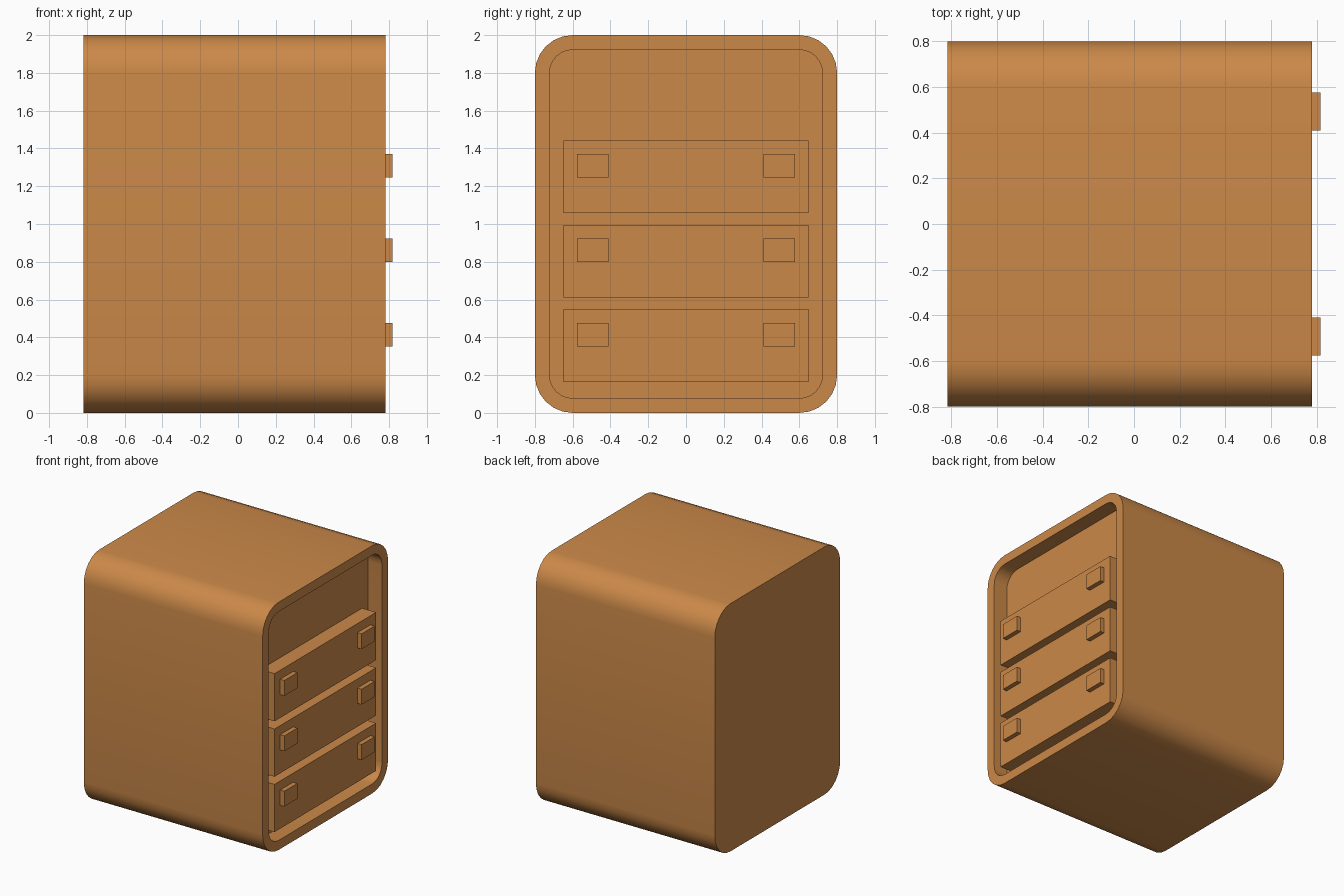
import bpy, bmesh, math

if "Cube" in bpy.data.objects:
    bpy.data.objects.remove(bpy.data.objects["Cube"])

BACK, FRONT, RECESS = -0.817, 0.78, 0.125

wood = bpy.data.materials.new("warm_wood")
wood.diffuse_color = (0.60, 0.25, 0.066, 1)
wood.use_nodes = True
wood.node_tree.nodes["Principled BSDF"].inputs["Base Color"].default_value = wood.diffuse_color


def finish(name, bm):
    bmesh.ops.recalc_face_normals(bm, faces=bm.faces)
    mesh = bpy.data.meshes.new(name)
    bm.to_mesh(mesh)
    bm.free()
    mesh.materials.append(wood)
    obj = bpy.data.objects.new(name, mesh)
    bpy.context.collection.objects.link(obj)
    return obj


def box(name, x, y, z):
    """Box from (min, max) ranges on each axis."""
    bm = bmesh.new()
    bmesh.ops.create_cube(bm, size=1)
    for v in bm.verts:
        v.co = [(a + b) / 2 + c * (b - a) for (a, b), c in zip((x, y, z), v.co)]
    return finish(name, bm)


# Cabinet shell: rounded rectangle drawn on the open side, run back along x
def rounded_profile(half_y, height, radius, steps=6):
    corners = [(1, 0, -90), (1, 1, 0), (-1, 1, 90), (-1, 0, 180)]
    for side, top, start in corners:
        cy = side * (half_y - radius)
        cz = height - radius if top else radius
        for i in range(steps + 1):
            a = math.radians(start + 90 * i / steps)
            yield cy + radius * math.cos(a), cz + radius * math.sin(a)


bm = bmesh.new()
back = bm.faces.new([bm.verts.new((BACK, y, z))
                     for y, z in rounded_profile(0.8, 2.0, 0.2)])
ext = bmesh.ops.extrude_face_region(bm, geom=[back], use_keep_orig=True)
for v in (g for g in ext["geom"] if isinstance(g, bmesh.types.BMVert)):
    v.co.x = FRONT
bmesh.ops.recalc_face_normals(bm, faces=bm.faces)

# Rim and shallow recess on the open side
front = max(bm.faces, key=lambda f: f.calc_center_median().x)
bmesh.ops.inset_individual(bm, faces=[front], thickness=0.077, use_even_offset=True)
ext = bmesh.ops.extrude_discrete_faces(bm, faces=[front])
for v in ext["faces"][0].verts:
    v.co.x = FRONT - RECESS
cabinet = finish("cabinet", bm)
bpy.context.view_layer.objects.active = cabinet
cabinet.select_set(True)
bpy.ops.object.shade_smooth_by_angle(angle=math.radians(30))

# Three drawers, each with a pair of block handles
for n in range(3):
    z = 0.164 + 0.447 * n
    box(f"drawer_{n + 1}", (FRONT - RECESS - 0.01, FRONT), (-0.648, 0.648), (z, z + 0.385))
    for side, label in ((-1, "left"), (1, "right")):
        y = side * 0.493
        box(f"handle_{label}_{n + 1}", (FRONT - 0.005, 0.817),
            (y - 0.083, y + 0.083), (z + 0.188, z + 0.312))
